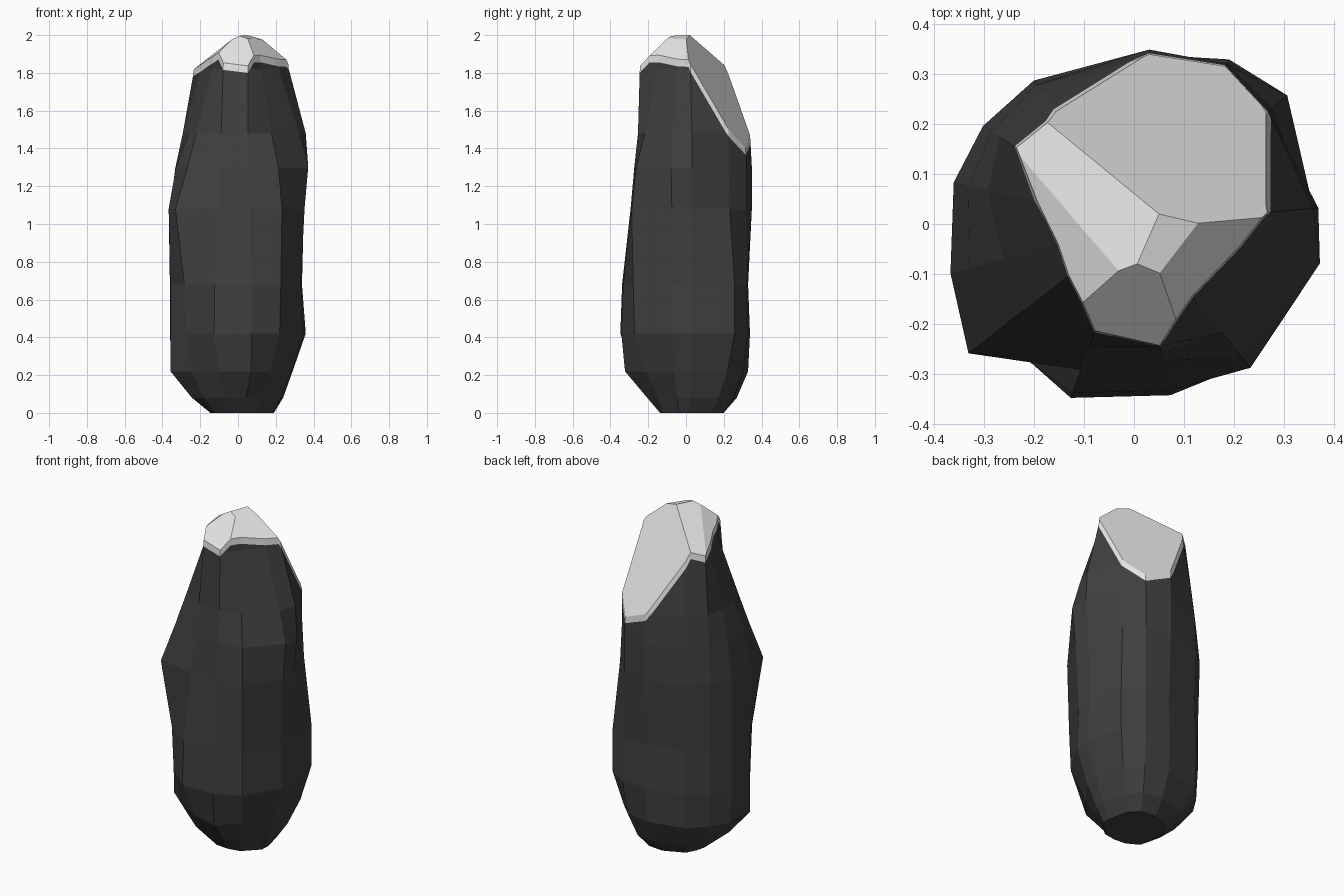
import bpy
import bmesh
from math import cos, sin, radians
from mathutils import Vector

cube = bpy.data.objects.get("Cube")
if cube:
    bpy.data.objects.remove(cube, do_unlink=True)


def make_material(name, colour):
    mat = bpy.data.materials.new(name)
    mat.use_nodes = True
    rgba = (*colour, 1.0)
    mat.diffuse_color = rgba
    mat.node_tree.nodes["Principled BSDF"].inputs["Base Color"].default_value = rgba
    return mat


ROCK, SNOW = 0, 1
materials = [
    make_material("dark rock", (0.05, 0.05, 0.05)),
    make_material("snow white", (0.78, 0.78, 0.78)),
]

# Directions of the rock's upright edges, in degrees counterclockwise from +x
DIRECTIONS = (5, 40, 60, 85, 125, 147, 167, 195, 218, 250, 282, 309, 348)

# Rock sections: height, then radii in hundredths along those directions
SECTIONS = [
    (0.0, (19, 21, 22, 20, 18, 16, 15, 14, 15, 14, 14, 16, 19)),
    (0.08, (24, 27, 29, 27, 26, 25, 25, 25, 23, 21, 21, 19, 23)),
    (0.22, (29, 34, 35, 33, 34, 34, 36, 37, 31, 29, 33, 27, 29)),
    (0.42, (36, 40, 38, 34, 35, 35, 37, 37, 35, 37, 35, 35, 35)),
    (0.68, (34, 40, 37, 33, 34, 35, 37, 37, 36, 36, 34, 36, 34)),
    (1.08, (35, 36, 37, 35, 35, 36, 37, 38, 42, 31, 30, 37, 36)),
    (1.3, (37, 35, 37, 35, 34, 34, 34, 34, 34, 29, 28, 34, 38)),
    (1.48, (36, 35, 36, 34, 32, 32, 30, 27, 28, 26, 26, 28, 33)),
    (1.82, (27, 28, 29, 29, 27, 28, 20, 16, 17, 23, 25, 19, 22)),
]
# Tip of the rock, trimmed away by the snow facets
TIP = (2.1, [0.9 * r for r in SECTIONS[-1][1]])

# Snow facets: a point on each, then its slope along x and y
FACETS = [
    ((0.05, 0.02, 2.0), -0.69, -1.71),    # long back slope
    ((0.05, 0.02, 2.0), 0.55, -0.2),      # right shoulder
    ((-0.235, 0.16, 1.82), 0.9, 0.1),     # right edge
    ((0.05, 0.02, 2.0), -0.25, 0.15),     # crown
    ((0.13, 0.0, 1.975), -0.9, 0.65),     # left shoulder
    ((0.0, -0.12, 1.955), 0.1, 1.0),      # front slope
]
RIM = Vector((0, 0, 0.035))


def facet_plane(facet):
    point, slope_x, slope_y = facet
    return Vector(point), Vector((-slope_x, -slope_y, 1)).normalized()


def loft(bm, sections):
    rings = []
    for z, radii in sections:
        rings.append([
            bm.verts.new((r / 100 * cos(radians(a)), r / 100 * sin(radians(a)), z))
            for a, r in zip(DIRECTIONS, radii)
        ])
    for low, high in zip(rings, rings[1:]):
        for i in range(len(low)):
            j = (i + 1) % len(low)
            bm.faces.new((low[i], low[j], high[j], high[i]))
    bm.faces.new(rings[0][::-1])
    bm.faces.new(rings[-1])


def slice_faces(bm, faces, point, normal, trim):
    edges = {e for f in faces for e in f.edges}
    verts = {v for f in faces for v in f.verts}
    return bmesh.ops.bisect_plane(
        bm, geom=list(verts) + list(edges) + list(faces), dist=0.0001,
        plane_co=point, plane_no=normal, clear_outer=trim)["geom_cut"]


bm = bmesh.new()
loft(bm, SECTIONS + [TIP])

# Snow facets trimmed from the top of the rock
for facet in FACETS:
    point, normal = facet_plane(facet)
    cut = slice_faces(bm, bm.faces[:], point, normal, True)
    open_edges = [g for g in cut if isinstance(g, bmesh.types.BMEdge)]
    filled = bmesh.ops.holes_fill(bm, edges=open_edges, sides=0)["faces"]
    for face in filled:
        face.material_index = SNOW

# Thin snow rim around the lower edge of the cap
for facet in FACETS:
    point, normal = facet_plane(facet)
    rock = [f for f in bm.faces if f.material_index == ROCK]
    slice_faces(bm, rock, point - RIM, normal, False)
for face in bm.faces:
    centre = face.calc_center_median()
    for point, normal in map(facet_plane, FACETS):
        if (centre - point + RIM).dot(normal) > 0.0005:
            face.material_index = SNOW

bmesh.ops.recalc_face_normals(bm, faces=bm.faces[:])
mesh = bpy.data.meshes.new("snow_capped_rock")
bm.to_mesh(mesh)
bm.free()
for mat in materials:
    mesh.materials.append(mat)
rock_object = bpy.data.objects.new("snow_capped_rock", mesh)
bpy.context.collection.objects.link(rock_object)
